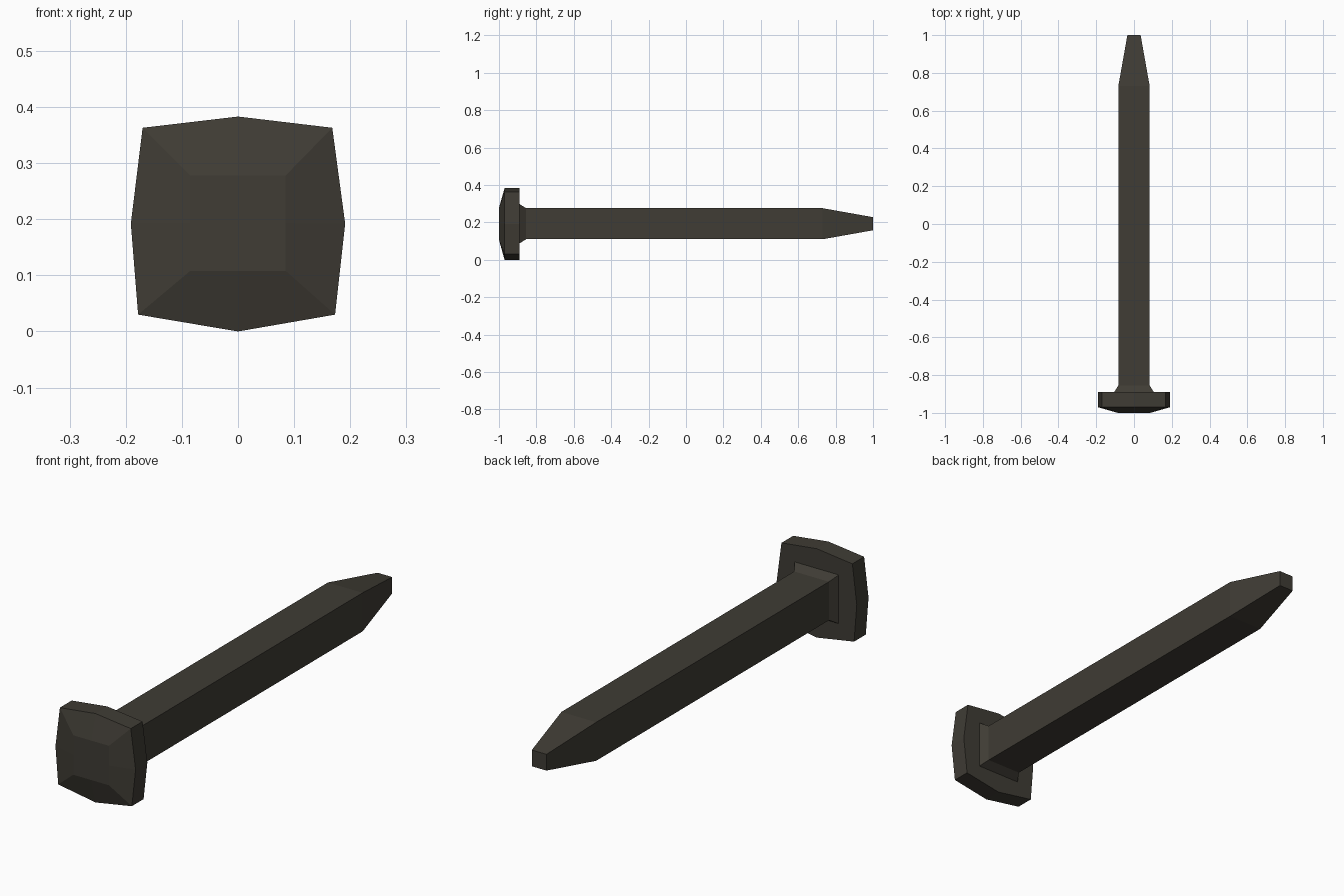
import bpy, bmesh

if "Cube" in bpy.data.objects:
    bpy.data.objects.remove(bpy.data.objects["Cube"])

CZ = 0.193  # height of the nail axis

iron = bpy.data.materials.new("dark_iron")
iron.diffuse_color = (0.05, 0.045, 0.035, 1)
iron.use_nodes = True
iron.node_tree.nodes["Principled BSDF"].inputs["Base Color"].default_value = iron.diffuse_color


def square(half):
    """Square outline with a point in the middle of every side."""
    h = half
    return [(-h, CZ + h), (0, CZ + h), (h, CZ + h), (h, CZ),
            (h, CZ - h), (0, CZ - h), (-h, CZ - h), (-h, CZ)]


def corners(half):
    return square(half)[::2]


def loft(name, sections, cap_start=True):
    """Skin a list of (y, outline) sections into one flat-shaded object."""
    bm = bmesh.new()
    rings = [[bm.verts.new((x, y, z)) for x, z in outline] for y, outline in sections]
    n = len(rings[0])
    for a, b in zip(rings, rings[1:]):
        for i in range(n):
            j = (i + 1) % n
            bm.faces.new((a[i], a[j], b[j], b[i]))
    if cap_start:
        bm.faces.new(rings[0])
    bm.faces.new(rings[-1])
    bmesh.ops.recalc_face_normals(bm, faces=bm.faces)
    mesh = bpy.data.meshes.new(name)
    bm.to_mesh(mesh)
    bm.free()
    mesh.materials.append(iron)
    obj = bpy.data.objects.new(name, mesh)
    bpy.context.collection.objects.link(obj)
    return obj


# Hammered head: uneven eight-sided plate with a chamfered face
rim = [(-0.17, 0.363), (0, 0.383), (0.168, 0.363), (0.191, 0.192),
       (0.173, 0.03), (0, 0), (-0.178, 0.03), (-0.191, 0.192)]
loft("nail_head", [(-1.0, square(0.085)), (-0.97, rim), (-0.89, rim)])

# Square shank: flared collar under the head, straight body, blunt tapered tip
loft("nail_shank", [(-0.89, corners(0.105)), (-0.855, corners(0.083)),
                    (0.73, corners(0.083)), (1.0, corners(0.035))], cap_start=False)
